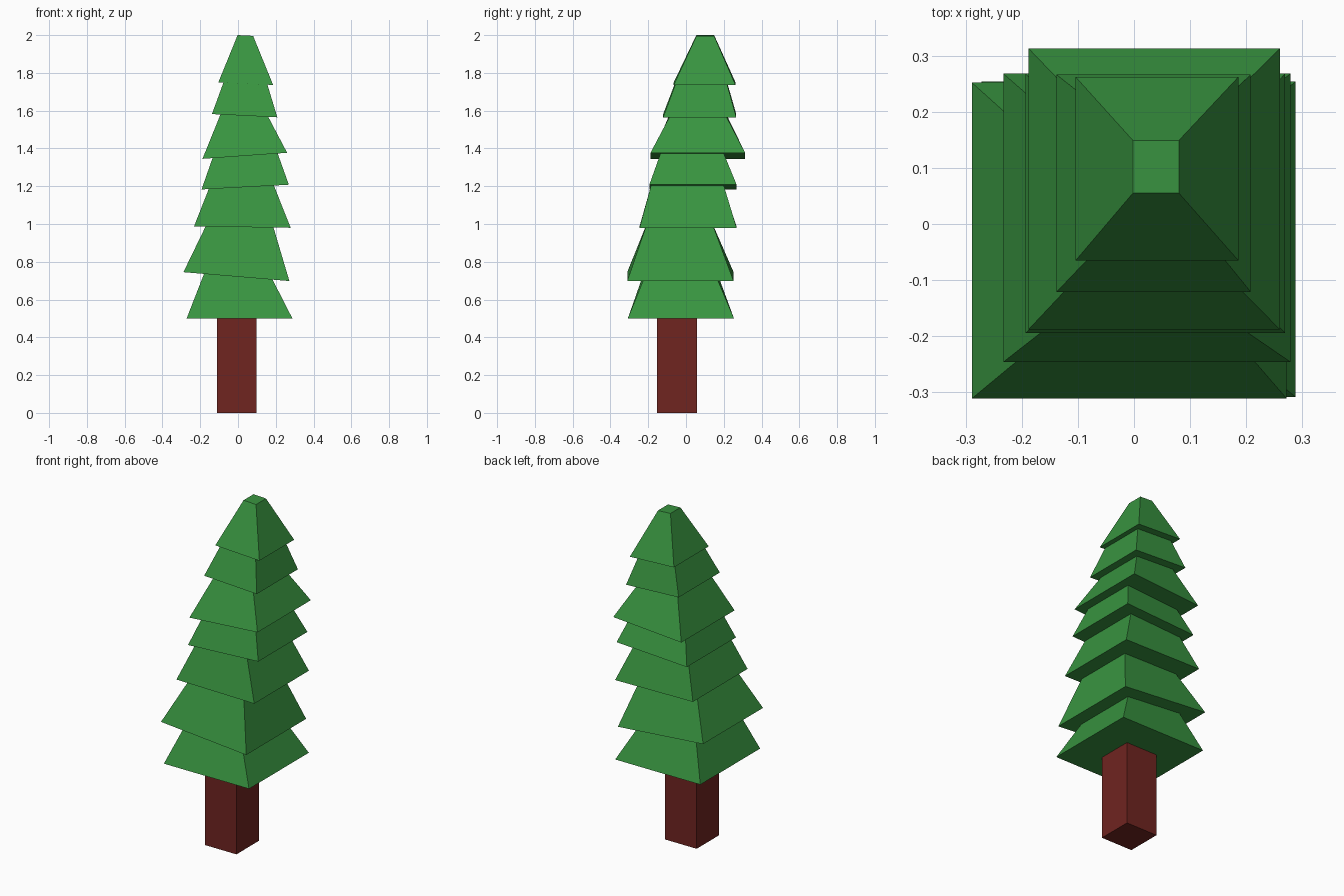
import bpy
import bmesh

if "Cube" in bpy.data.objects:
    bpy.data.objects.remove(bpy.data.objects["Cube"])


def material(name, color):
    mat = bpy.data.materials.new(name)
    mat.diffuse_color = (*color, 1)
    mat.use_nodes = True
    mat.node_tree.nodes["Principled BSDF"].inputs["Base Color"].default_value = mat.diffuse_color
    return mat


def ring(x0, x1, y0, y1, plane):
    """Rectangle lying in a plane given by two (x, z) points."""
    (xa, za), (xb, zb) = plane
    z = lambda x: za + (zb - za) * (x - xa) / (xb - xa)
    return [(x, y, z(x)) for x, y in ((x0, y0), (x1, y0), (x1, y1), (x0, y1))]


def loft(name, rings, mat):
    """Join four-sided rings into one closed, flat-faced mesh."""
    bm = bmesh.new()
    loops = [[bm.verts.new(p) for p in r] for r in rings]
    for a, b in zip(loops, loops[1:]):
        for i in range(4):
            j = (i + 1) % 4
            bm.faces.new((a[i], a[j], b[j], b[i]))
    bm.faces.new(loops[0][::-1])
    bm.faces.new(loops[-1])
    bmesh.ops.recalc_face_normals(bm, faces=bm.faces)
    mesh = bpy.data.meshes.new(name)
    bm.to_mesh(mesh)
    bm.free()
    mesh.materials.append(mat)
    obj = bpy.data.objects.new(name, mesh)
    bpy.context.collection.objects.link(obj)
    return obj


green = material("needles", (0.04, 0.296, 0.051))
brown = material("bark", (0.162, 0.018, 0.0144))

# Trunk
loft("trunk", [ring(-0.11, 0.097, -0.153, 0.057, ((-1, z), (1, z))) for z in (0, 0.5)], brown)

# Foliage tiers: skirt rectangle, left and right skirt height, neck rectangle below the skirt
tiers = [
    ((-0.272, 0.288, -0.308, 0.254), 0.50, 0.50, None),
    ((-0.289, 0.272, -0.311, 0.252), 0.745, 0.698, (-0.18, 0.183, -0.225, 0.167)),
    ((-0.233, 0.279, -0.246, 0.268), 0.987, 0.980, (-0.172, 0.188, -0.214, 0.147)),
    ((-0.193, 0.269, -0.194, 0.268), 1.183, 1.208, (-0.155, 0.19, -0.185, 0.20)),
    ((-0.188, 0.260, -0.188, 0.313), 1.345, 1.377, (-0.135, 0.21, -0.135, 0.20)),
    ((-0.138, 0.208, -0.121, 0.266), 1.582, 1.565, (-0.093, 0.16, -0.087, 0.214)),
    ((-0.104, 0.186, -0.065, 0.262), 1.75, 1.736, (-0.077, 0.156, -0.057, 0.218)),
]
rings = []
for skirt, z_left, z_right, neck in tiers:
    plane = ((skirt[0], z_left), (skirt[1], z_right))
    if neck:
        rings.append(ring(*neck, plane))
    rings.append(ring(*skirt, plane))
# Blunt tip
rings.append(ring(-0.002, 0.08, 0.055, 0.149, ((-0.002, 2.0), (0.08, 1.996))))
loft("foliage", rings, green)
